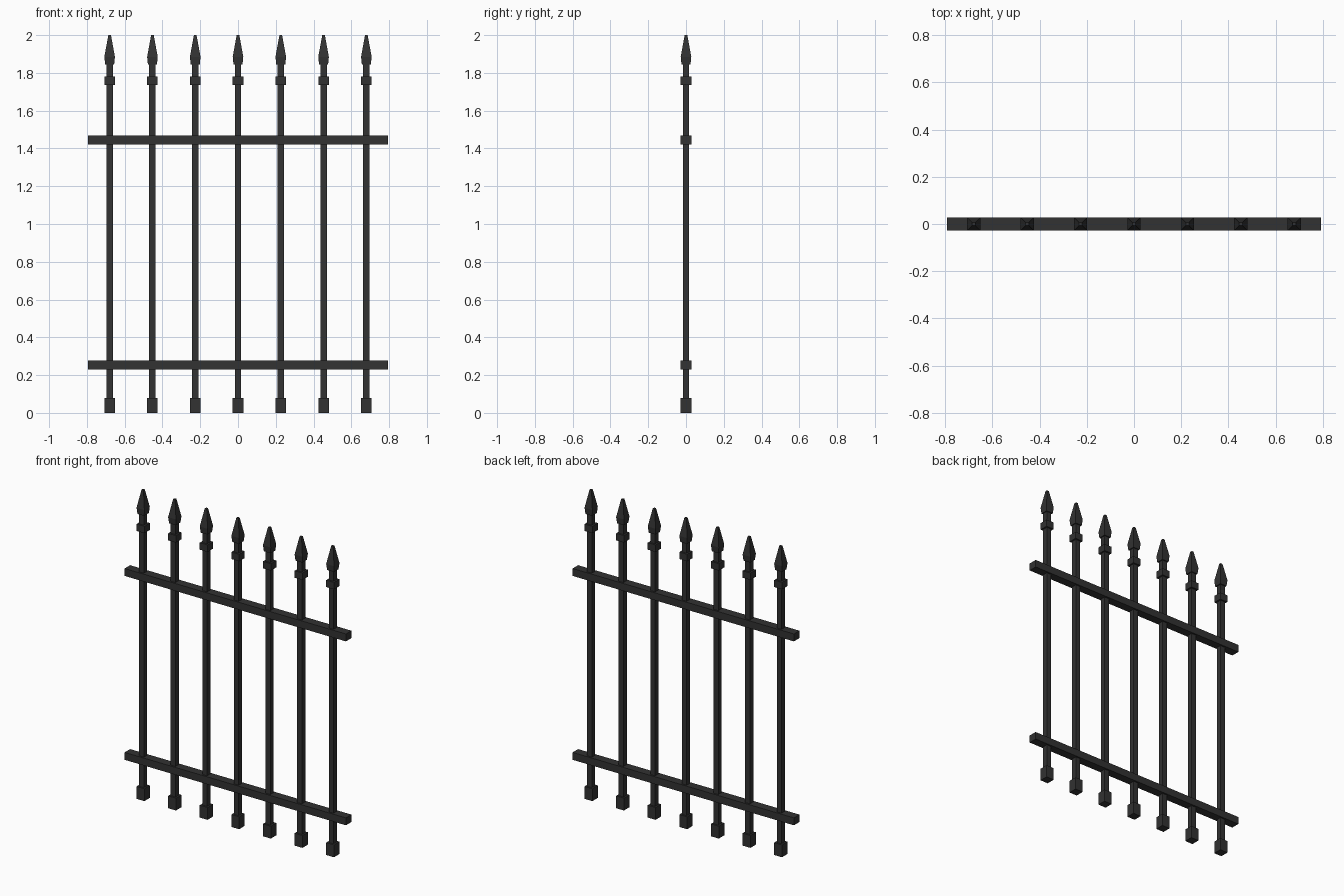
import bpy
import bmesh

if "Cube" in bpy.data.objects:
    bpy.data.objects.remove(bpy.data.objects["Cube"], do_unlink=True)

# Dark painted iron
iron = bpy.data.materials.new("dark_iron")
iron.use_nodes = True
colour = (0.032, 0.032, 0.032, 1)
iron.diffuse_color = colour
iron.node_tree.nodes["Principled BSDF"].inputs["Base Color"].default_value = colour


def loft(name, x, rings):
    """Capped solid of rectangular rings: (half width, half depth, height)."""
    bm = bmesh.new()
    loops = []
    for hx, hy, z in rings:
        corners = ((-hx, -hy), (hx, -hy), (hx, hy), (-hx, hy))
        loops.append([bm.verts.new((a, b, z)) for a, b in corners])
    for low, high in zip(loops, loops[1:]):
        for i in range(4):
            j = (i + 1) % 4
            bm.faces.new((low[i], low[j], high[j], high[i]))
    bm.faces.new(loops[0][::-1])
    bm.faces.new(loops[-1])
    mesh = bpy.data.meshes.new(name)
    bm.to_mesh(mesh)
    bm.free()
    mesh.materials.append(iron)
    obj = bpy.data.objects.new(name, mesh)
    obj.location.x = x
    bpy.context.collection.objects.link(obj)
    return obj


def square_loft(name, x, profile):
    return loft(name, x, [(h, h, z) for h, z in profile])


COUNT, SPACING = 7, 0.2265
BAR, BLOCK = 0.017, 0.028

# Upright bars with foot, collar and spear head
for n in range(COUNT):
    x = (n - (COUNT - 1) / 2) * SPACING
    tag = f"_{n + 1}"
    square_loft("upright_bar" + tag, x, [(BAR, 0.04), (BAR, 1.86)])
    square_loft("foot" + tag, x, [(BLOCK, 0), (BLOCK, 0.08)])
    square_loft("collar" + tag, x, [(BLOCK, 1.735), (BLOCK, 1.78)])
    square_loft("spear_head" + tag, x,
                [(0.024, 1.845), (BLOCK, 1.885), (0.007, 2.0)])

# Horizontal rails
for name, z in (("lower_rail", 0.254), ("upper_rail", 1.445)):
    loft(name, 0, [(0.793, BLOCK, z - 0.024), (0.793, BLOCK, z + 0.024)])
